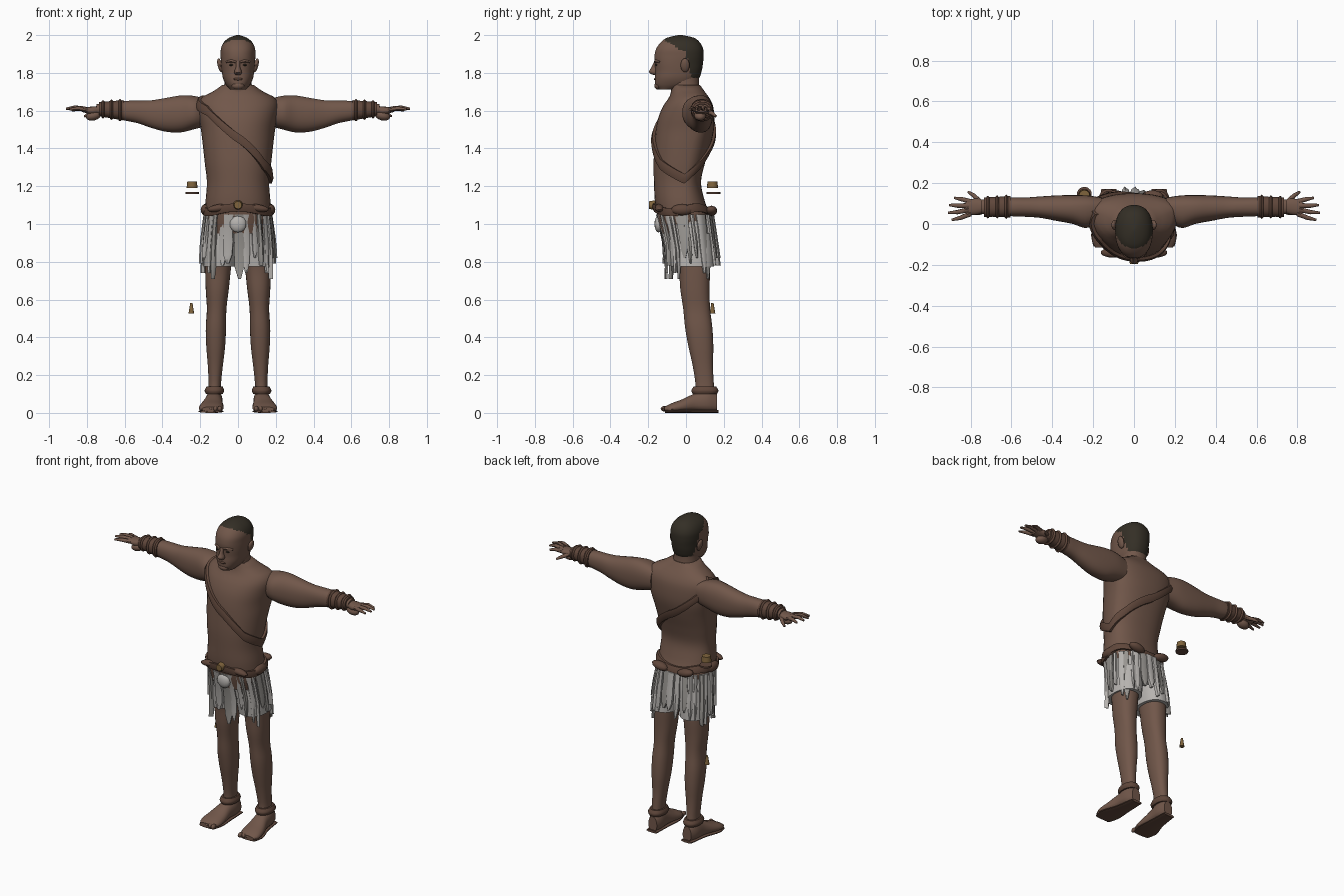
import bpy, bmesh, math, random
from mathutils import Vector, Matrix

random.seed(4)


def material(name, col):
    m = bpy.data.materials.new(name)
    m.diffuse_color = (*col, 1)
    return m


SKIN = material("skin brown", (0.165, 0.095, 0.068))
HAIR = material("dark hair", (0.034, 0.028, 0.019))
LEATHER = material("leather brown", (0.115, 0.062, 0.043))
CLOTH = material("pale cloth", (0.47, 0.45, 0.43))
WORN = material("worn cloth", (0.32, 0.305, 0.285))
BRASS = material("dull brass", (0.21, 0.125, 0.045))


def finish(name, bm, mats, rule=None):
    bmesh.ops.recalc_face_normals(bm, faces=bm.faces)
    for f in bm.faces:
        f.smooth = True
        if rule:
            f.material_index = rule(f.calc_center_median())
    me = bpy.data.meshes.new(name)
    bm.to_mesh(me)
    bm.free()
    for m in mats:
        me.materials.append(m)
    me.set_sharp_from_angle(angle=math.radians(45))
    ob = bpy.data.objects.new(name, me)
    bpy.context.collection.objects.link(ob)
    return ob


def loft(name, rings, mats, closed=False, rule=None):
    bm = bmesh.new()
    vs = [[bm.verts.new(p) for p in r] for r in rings]
    n = len(vs[0])
    for i in range(len(vs) if closed else len(vs) - 1):
        a, b = vs[i], vs[(i + 1) % len(vs)]
        for j in range(n):
            k = (j + 1) % n
            bm.faces.new((a[j], a[k], b[k], b[j]))
    if not closed:
        bm.faces.new(vs[0])
        bm.faces.new(vs[-1])
    return finish(name, bm, mats, rule)


def interp(rows, h):
    # smooth (hermite) interpolation of profile rows keyed on their first value
    h = min(max(h, rows[0][0]), rows[-1][0])
    i = 0
    while i < len(rows) - 2 and h > rows[i + 1][0]:
        i += 1

    def slope(k, c):
        a, b = rows[max(k - 1, 0)], rows[min(k + 1, len(rows) - 1)]
        return (b[c] - a[c]) / (b[0] - a[0])
    p, q = rows[i], rows[i + 1]
    d = q[0] - p[0]
    t = (h - p[0]) / d
    return [(2*t**3 - 3*t*t + 1) * p[c] + (t**3 - 2*t*t + t) * d * slope(i, c)
            + (3*t*t - 2*t**3) * q[c] + (t**3 - t*t) * d * slope(i + 1, c)
            for c in range(1, 6)]


MAP = {"z": lambda a, b, h: (a, b, h), "x": lambda a, b, h: (h, b, a), "y": lambda a, b, h: (a, h, b)}


def surf(rows, h, ang, axis="z", p=0.88):
    # row: position, centre, half width, low side, widest line, high side
    cu, w, v0, vc, v1 = interp(rows, h)
    c, s = math.cos(ang), math.sin(ang)
    a = cu + w * math.copysign(abs(c) ** p, c)
    s = math.copysign(abs(s) ** p, s)
    return Vector(MAP[axis](a, vc + (v1 - vc if s > 0 else vc - v0) * s, h))


def body(name, rows, mat, axis="z", side=1, steps=24, sides=28, rule=None):
    rings = []
    for i in range(steps + 1):
        h = rows[0][0] + (rows[-1][0] - rows[0][0]) * i / steps
        ring = [surf(rows, h, math.tau * (j + 0.5) / sides, axis) for j in range(sides)]
        rings.append([(p.x * side, p.y, p.z) for p in ring])
    return loft(name, rings, mat if isinstance(mat, list) else [mat], rule=rule)


def tube(name, pts, radii, mat, side=1, sides=8):
    pts = [Vector((p[0] * side, p[1], p[2])) for p in pts]
    rings = []
    for i, p in enumerate(pts):
        d = (pts[min(i + 1, len(pts) - 1)] - pts[max(i - 1, 0)]).normalized()
        u = d.cross(Vector((0.1, 0.3, 1))).normalized()
        v = d.cross(u)
        rings.append([p + radii[i] * (u * math.cos(math.tau * j / sides) + v * math.sin(math.tau * j / sides))
                      for j in range(sides)])
    return loft(name, rings, [mat])


def ball(name, loc, size, mat, rot=0):
    bm = bmesh.new()
    mtx = Matrix.Translation(loc) @ Matrix.Rotation(rot, 4, "Y") @ Matrix.Diagonal((*size, 1))
    bmesh.ops.create_uvsphere(bm, u_segments=14, v_segments=8, radius=1, matrix=mtx)
    return finish(name, bm, [mat])


def cone(name, loc, r1, r2, depth, mat):
    bm = bmesh.new()
    bmesh.ops.create_cone(bm, cap_ends=True, segments=14, radius1=r1, radius2=r2, depth=depth,
                          matrix=Matrix.Translation(loc))
    return finish(name, bm, [mat])


def band(name, rows, height, half, thick, mat, n=64):
    # strap wrapped around a lofted body
    rings = []
    for i in range(n):
        a = math.tau * i / n
        z = height(math.degrees(a))
        out = Vector((math.cos(a), math.sin(a), 0)) * thick
        lo, hi = surf(rows, z - half, a), surf(rows, z + half, a)
        rings.append([lo - out * 0.3, lo + out * 0.7, (lo + hi) / 2 + out, hi + out * 0.7, hi - out * 0.3])
    return loft(name, rings, [mat], closed=True)


# torso and neck
TORSO = [(0.95, 0, .15, -.13, 0, .12), (1.03, 0, .172, -.15, 0, .13), (1.12, 0, .172, -.165, -.01, .10),
         (1.22, 0, .165, -.17, -.01, .08), (1.32, 0, .176, -.172, 0, .10), (1.42, 0, .187, -.167, .02, .13),
         (1.50, 0, .197, -.16, .05, .148), (1.57, 0, .21, -.145, .06, .15), (1.63, 0, .215, -.118, .06, .142),
         (1.67, 0, .195, -.09, .055, .122), (1.70, 0, .135, -.08, .03, .10), (1.735, 0, .085, -.075, 0, .075)]
body("torso", TORSO, SKIN, steps=40, sides=40)
body("neck", [(1.66, 0, .085, -.08, .0, .085), (1.74, 0, .073, -.08, -.01, .07), (1.82, 0, .07, -.08, -.01, .07)], SKIN)

# head with close cropped hair
HEAD = [(1.712, 0, .04, -.145, -.1, -.05), (1.735, 0, .062, -.163, -.06, .03), (1.77, 0, .079, -.165, -.05, .068),
        (1.81, 0, .086, -.163, -.04, .083), (1.85, 0, .09, -.165, -.04, .09), (1.89, 0, .092, -.167, -.03, .093),
        (1.93, 0, .09, -.157, -.03, .09), (1.965, 0, .073, -.13, -.03, .07), (1.988, 0, .043, -.095, -.03, .037),
        (2.0, 0, .008, -.04, -.03, -.02)]
body("head", HEAD, [SKIN, HAIR], steps=44, sides=48,
     rule=lambda c: int(c.y > 0.035 - max(c.z - 1.75, 0) * 0.25 - max(c.z - 1.91, 0) * 1.5 and c.z > 1.735))
body("nose", [(1.788, 0, .012, -.172, -.16, -.15), (1.802, 0, .021, -.196, -.165, -.15),
              (1.83, 0, .012, -.184, -.16, -.15), (1.862, 0, .011, -.168, -.16, -.15)], SKIN, steps=10, sides=12)
ball("lips", (0, -.161, 1.767), (.026, .009, .007), LEATHER)
ball("chin", (0, -.148, 1.732), (.034, .02, .02), SKIN)
for s, n in ((1, "left"), (-1, "right")):
    ball(n + "_ear", (s * .095, -.005, 1.84), (.013, .024, .038), SKIN, s * .25)
    ball(n + "_eye", (s * .035, -.157, 1.842), (.013, .006, .005), HAIR)
    tube(n + "_brow", [(.012, -.163, 1.858), (.035, -.16, 1.864), (.062, -.14, 1.858)], [.006, .008, .005], SKIN, s)

# arms, bracers, hands
ARM = [(.16, 1.59, .07, .02, .08, .13), (.23, 1.59, .088, -.02, .08, .14), (.30, 1.583, .098, .0, .08, .142),
       (.38, 1.578, .09, .015, .08, .14), (.46, 1.582, .073, .03, .08, .135), (.53, 1.593, .06, .035, .085, .13),
       (.60, 1.60, .052, .038, .085, .13), (.68, 1.605, .038, .045, .085, .125), (.75, 1.608, .026, .05, .085, .12)]
BRACER = [(.605, 1.602, .054, .032, .085, .137), (.67, 1.605, .046, .035, .085, .133), (.735, 1.608, .038, .035, .085, .13)]
FINGERS = [((.80, .05, 1.605), (.85, .03, 1.612), (.892, .02, 1.607)), ((.81, .07, 1.61), (.865, .058, 1.617), (.91, .055, 1.61)),
           ((.81, .09, 1.61), (.865, .09, 1.617), (.905, .093, 1.608)), ((.80, .11, 1.605), (.845, .122, 1.61), (.88, .128, 1.6)),
           ((.75, .105, 1.60), (.785, .14, 1.585), (.812, .158, 1.57))]
for s, n in ((1, "left"), (-1, "right")):
    body(n + "_arm", ARM, SKIN, "x", s, 30)
    body(n + "_bracer", BRACER, LEATHER, "x", s, 6)
    for k, x in enumerate((.625, .67, .715)):
        c, w, y0, yc, y1 = interp(BRACER, x)
        body(f"{n}_bracer_cord_{k}", [(x - .008, c, w + .002, y0, yc, y1), (x, c, w + .008, y0 - .008, yc, y1 + .008),
             (x + .008, c, w + .002, y0, yc, y1)], LEATHER, "x", s, 4)
    body(n + "_palm", [(.73, 1.606, .02, .058, .085, .115), (.77, 1.60, .022, .045, .085, .125),
                       (.825, 1.606, .013, .045, .08, .118)], SKIN, "x", s, 8, 16)
    ball(n + "_palm_heel", (s * .765, .075, 1.573), (.042, .032, .025), SKIN, s * .25)
    for k, f in enumerate(FINGERS):
        tube(f"{n}_finger_{k}", f, [.013, .011, .006], SKIN, s)

# legs, feet, sandals
LEG = [(.09, .125, .035, .045, .1, .155), (.15, .123, .033, .05, .1, .148), (.25, .12, .04, .035, .09, .143),
       (.35, .118, .05, .013, .08, .145), (.45, .117, .054, -.005, .07, .14), (.55, .113, .052, -.015, .06, .128),
       (.65, .11, .061, -.03, .05, .125), (.77, .105, .069, -.04, .04, .128), (.95, .09, .08, -.08, .02, .125)]
FOOT = [(-.115, .145, .045, .008, .02, .032), (-.08, .143, .064, .006, .022, .05), (-.02, .138, .062, .008, .03, .072),
        (.05, .13, .048, .008, .045, .105), (.12, .125, .044, .005, .05, .125), (.165, .122, .03, .008, .045, .10)]
for s, n in ((1, "left"), (-1, "right")):
    body(n + "_leg", LEG, SKIN, "z", s, 30)
    body(n + "_foot", FOOT, SKIN, "y", s, 20, 20)
    body(n + "_sole", [(-.11, .145, .055, 0, .008, .016), (-.05, .143, .069, 0, .008, .016),
                       (.05, .13, .05, 0, .008, .016), (.172, .123, .038, 0, .008, .016)], LEATHER, "y", s, 10, 12)
    for k in range(5):
        ball(f"{n}_toe_{k}", (s * (.096 + .024 * k), -.112 + .008 * k, .022), (.0125, .022, .015), SKIN)
    body(n + "_ankle_strap", [(.10, .125, .045, .035, .1, .165), (.118, .125, .052, .028, .1, .172),
                              (.14, .124, .043, .04, .1, .16)], LEATHER, "z", s, 6)

# ragged kilt over short trousers
KILT = [(.78, 0, .178, -.095, .03, .155), (.9, 0, .178, -.105, .02, .145), (1.045, 0, .165, -.145, 0, .13)]
body("kilt_hips", [(.88, 0, .172, -.095, .02, .14), (.95, 0, .172, -.11, .015, .14), KILT[2]], CLOTH, steps=8)
for s, n in ((1, "left"), (-1, "right")):
    body(n + "_trouser_leg", [(.775, .1, .084, -.08, .03, .15), (.85, .095, .086, -.09, .03, .145),
                              (.95, .085, .085, -.1, .02, .135)], CLOTH, "z", s, 8)
COUNT = 28
for i in range(COUNT):
    ang = math.tau * (i + random.uniform(-.2, .2)) / COUNT
    half = random.uniform(.07, .15)
    low = random.choice((.71, .74, .78, .79, .82))
    lift = random.uniform(.004, .02)
    out = Vector((math.cos(ang), math.sin(ang), 0))
    rings = []
    for t, w in ((0, 1), (.25, .85), (.55, 1), (.82, .85), (1, .25)):
        z = 1.05 + (low - 1.05) * t
        o = out * (lift * (.5 + t * .5) + .005)
        l, r = surf(KILT, z, ang - half * w), surf(KILT, z, ang + half * w)
        l.z = r.z = z
        rings.append([l + o * .2, r + o * .2, r + o, (l + r) / 2 + o * 1.4, l + o])
    loft(f"kilt_strip_{i}", rings, [WORN if i % 3 == 0 else CLOTH])
ball("kilt_knot", (0, -.145, 1.0), (.045, .022, .045), CLOTH)

# belt, buckle and pouches
band("belt", TORSO, lambda d: 1.075 + .012 * math.sin(math.radians(3 * d)), .022, .018, LEATHER)
tube("buckle", [(0, -.195, 1.10), (0, -.165, 1.10)], [.02, .026], BRASS, sides=14)
for s, n in ((1, "left"), (-1, "right")):
    ball(n + "_front_pad", (s * .1, -.14, 1.085), (.065, .025, .02), LEATHER, s * .15)
    ball(n + "_side_pad", (s * .172, -.02, 1.075), (.026, .06, .03), LEATHER)
    ball(n + "_back_pad", (s * .09, .135, 1.07), (.055, .03, .025), LEATHER, -s * .2)

# diagonal sash around chest and back
SASH = [(0, 1.24), (45, 1.32), (90, 1.43), (135, 1.56), (180, 1.655), (225, 1.6), (270, 1.455), (315, 1.315), (360, 1.24)]


def sash_height(d):
    for (a, z0), (b, z1) in zip(SASH, SASH[1:]):
        if a <= d <= b:
            return z0 + (z1 - z0) * (d - a) / (b - a)


band("sash", TORSO, sash_height, .026, .02, LEATHER, 80)

# loose gear beside the hip and knee
cone("flask", (-.243, .14, 1.207), .03, .026, .035, BRASS)
cone("flask_ring", (-.243, .145, 1.165), .037, .037, .01, LEATHER)
cone("small_horn", (-.247, .14, .555), .015, .006, .055, BRASS)
